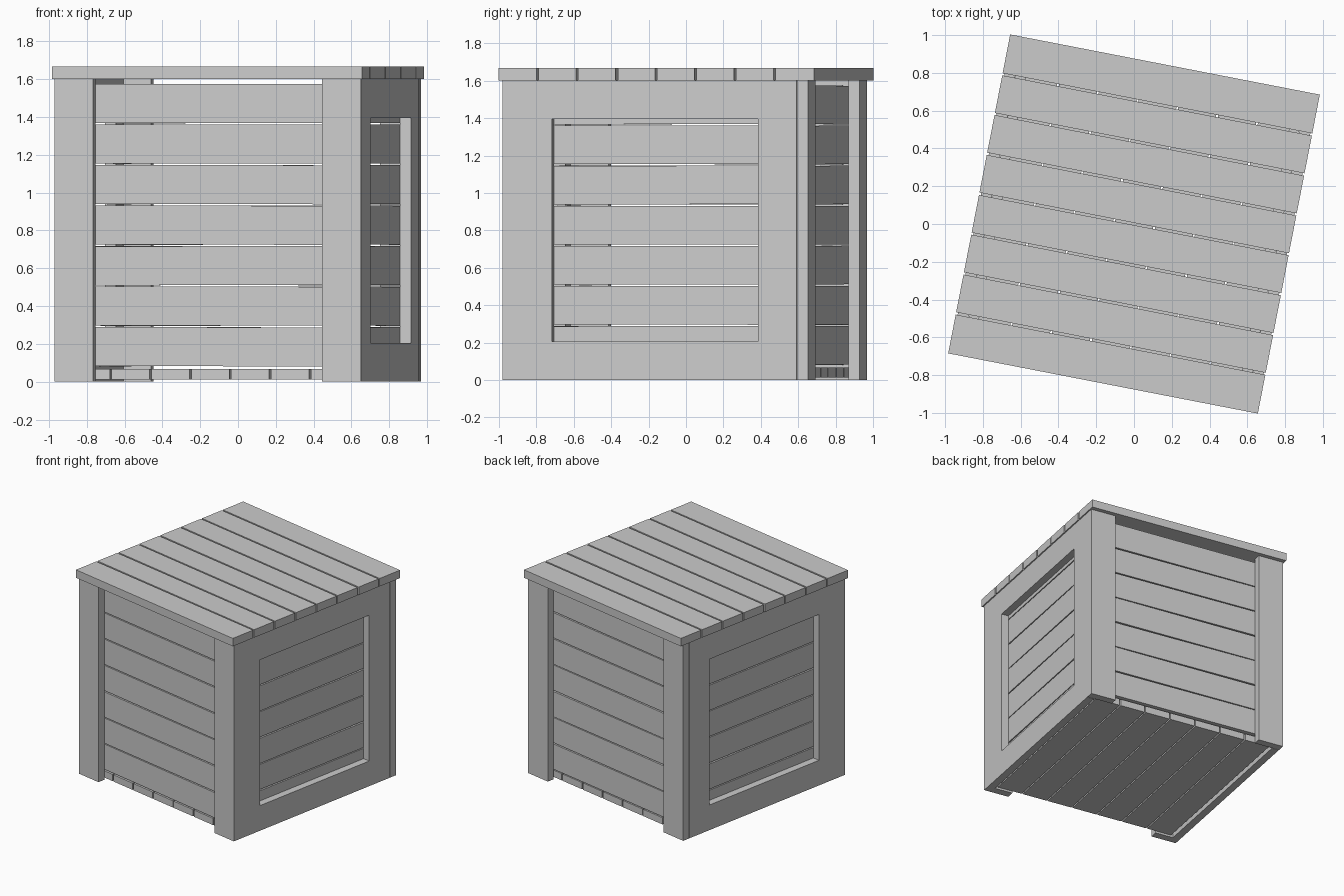
import bpy
import math
import random
from mathutils import Matrix

random.seed(4)
if "Cube" in bpy.data.objects:
    bpy.data.objects.remove(bpy.data.objects["Cube"], do_unlink=True)

# Single plain grey for all the timber
grey = bpy.data.materials.new("plain_grey")
grey.use_nodes = True
COLOUR = (0.6, 0.6, 0.6, 1)
grey.diffuse_color = COLOUR
grey.node_tree.nodes["Principled BSDF"].inputs["Base Color"].default_value = COLOUR

TURN = Matrix.Rotation(math.radians(-11), 4, "Z")   # the crate stands slightly turned
PITCH = 0.213                                       # board spacing


def plank(name, lo, hi, tilt=0.0, axis="Z"):
    """Box between two corners in the crate's own frame, optionally a little crooked."""
    centre = [(a + b) / 2 for a, b in zip(lo, hi)]
    size = [b - a for a, b in zip(lo, hi)]
    bpy.ops.mesh.primitive_cube_add(size=1)
    ob = bpy.context.object
    ob.name = name
    ob.data.transform(Matrix.Diagonal((*size, 1)))
    ob.matrix_world = TURN @ Matrix.Translation(centre) @ Matrix.Rotation(tilt, 4, axis)
    ob.data.materials.append(grey)
    return ob


def crooked():
    return random.uniform(-0.003, 0.003)


# Lid: eight boards running side to side
for i in range(8):
    y = -0.86 + i * 0.215
    gap = 0.006 if 0 < i else 0
    end = 0.209 if i < 7 else 0.215
    plank("lid_board", (-0.835, y + gap, 1.602), (0.835, y + end, 1.667),
          crooked() * 0.7 if 0 < i < 7 else 0)

# Floor: seven boards running front to back
for i in range(7):
    x = -0.75 + i * 0.2145
    plank("floor_board", (x + 0.005, -0.77, 0.012), (x + 0.2095, 0.755, 0.067))

# Wall boards: seven high on each of the four walls
for i in range(7):
    z0 = 0.082 + i * 0.2143
    z1 = z0 + 0.206
    plank("front_board", (-0.76, -0.776, z0), (0.76, -0.721, z1), crooked(), "Y")
    plank("back_board", (-0.76, 0.71, z0), (0.76, 0.765, z1), crooked(), "Y")
    for side, name in ((1, "left_board"), (-1, "right_board")):
        xs = sorted((side * 0.765, side * 0.71))
        plank(name, (xs[0], -0.72, z0), (xs[1], 0.708, z1), crooked(), "X")

# Corner posts and side frames, mirrored left to right
for side, name in ((1, "left"), (-1, "right")):
    outer = sorted((side * 0.825, side * 0.617))
    frame = sorted((side * 0.825, side * 0.766))
    plank(name + "_front_post", (outer[0], -0.84, 0), (outer[1], -0.777, 1.602))
    plank(name + "_back_post", (outer[0], 0.766, 0), (outer[1], 0.826, 1.602))
    for label, z0, z1 in (("bottom", 0, 0.205), ("top", 1.395, 1.602)):
        plank(f"{name}_{label}_rail", (frame[0], -0.777, z0), (frame[1], 0.762, z1))
    for label, y0, y1 in (("front", -0.777, -0.57), ("back", 0.553, 0.762)):
        plank(f"{name}_{label}_stile", (frame[0], y0, 0.205), (frame[1], y1, 1.395))
